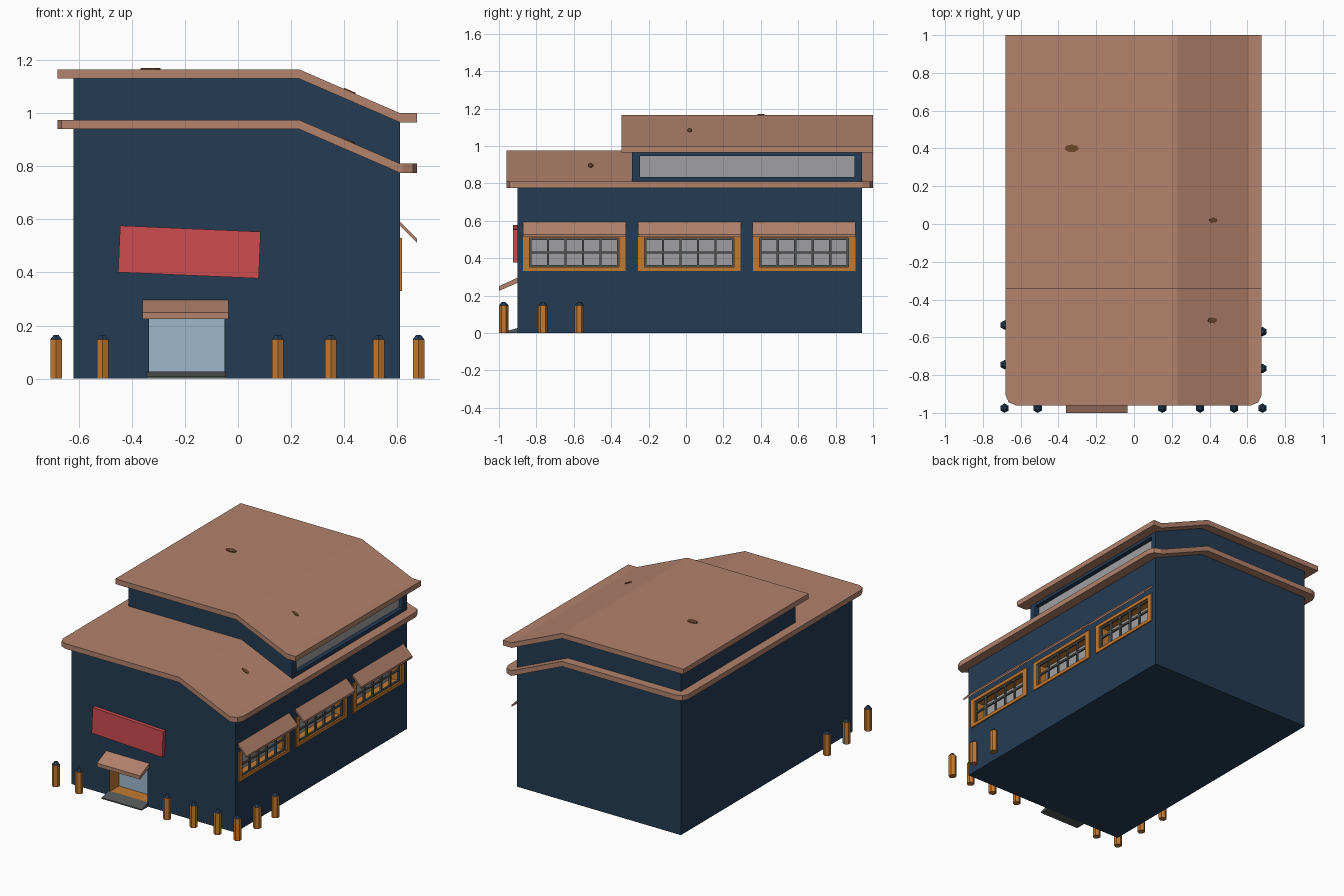
import bpy, bmesh, math
from mathutils import Matrix, Vector

if "Cube" in bpy.data.objects:
    bpy.data.objects.remove(bpy.data.objects["Cube"])


def material(name, r, g, b):
    m = bpy.data.materials.new(name)
    m.diffuse_color = [((c / 255 + 0.055) / 1.055) ** 2.4 for c in (r, g, b)] + [1]
    m.use_nodes = True
    m.node_tree.nodes["Principled BSDF"].inputs["Base Color"].default_value = m.diffuse_color
    return m


NAVY = material("navy wall", 36, 59, 84)
TAN = material("tan roof", 178, 130, 108)
ORANGE = material("orange wood", 196, 122, 48)
PANE = material("grey pane", 160, 160, 162)
BAR = material("dark grey bar", 84, 86, 86)
SKY = material("pale blue door", 158, 184, 206)
RED = material("red sign", 206, 76, 81)
BROWN = material("dark brown patch", 112, 72, 42)


def finish(name, bm, *mats):
    bmesh.ops.recalc_face_normals(bm, faces=bm.faces)
    me = bpy.data.meshes.new(name)
    bm.to_mesh(me)
    bm.free()
    for m in mats:
        me.materials.append(m)
    ob = bpy.data.objects.new(name, me)
    bpy.context.collection.objects.link(ob)
    return ob


def add_box(bm, x0, x1, y0, y1, z0, z1):
    mat = Matrix.Translation(((x0 + x1) / 2, (y0 + y1) / 2, (z0 + z1) / 2))
    bmesh.ops.create_cube(bm, size=1, matrix=mat @ Matrix.Diagonal((x1 - x0, y1 - y0, z1 - z0, 1)))


def prism(pts, axis, a, b):
    """Extrude a profile: (x, z) along y, or (y, z) along x."""
    bm = bmesh.new()
    place = (lambda p: (p[0], a, p[1])) if axis == "y" else (lambda p: (a, p[0], p[1]))
    face = bm.faces.new([bm.verts.new(place(p)) for p in pts])
    new = bmesh.ops.extrude_face_region(bm, geom=[face])["geom"]
    step = Vector((0, b - a, 0)) if axis == "y" else Vector((b - a, 0, 0))
    bmesh.ops.translate(bm, vec=step, verts=[v for v in new if isinstance(v, bmesh.types.BMVert)])
    return bm


L, R, FRONT, BACK = -0.62, 0.61, -0.90, 0.94
WINDOWS = (-0.597, 0.018, 0.631)
DEPTH = 0.07


def carve(ob, boxes):
    """Cut box-shaped recesses into a wall."""
    bm = bmesh.new()
    for b in boxes:
        add_box(bm, *b)
    cutter = finish("recess_cutter", bm)
    cutter.hide_render = True
    mod = ob.modifiers.new("recesses", "BOOLEAN")
    mod.operation, mod.solver, mod.object = "DIFFERENCE", "EXACT", cutter
    bpy.context.view_layer.objects.active = ob
    bpy.ops.object.modifier_apply(modifier=mod.name)
    bpy.data.objects.remove(cutter)


# Lower walls, with recessed windows and door
body = finish("main_walls", prism([(L, 0), (R, 0), (R, 0.79), (0.23, 0.95), (L, 0.95)], "y", FRONT, BACK),
              NAVY, ORANGE, PANE, SKY)
carve(body, [(R - DEPTH, R + 0.1, c - 0.24, c + 0.24, 0.35, 0.51) for c in WINDOWS]
      + [(-0.335, -0.05, FRONT - 0.1, FRONT + 0.1, 0.025, 0.27)])
for f in body.data.polygons:
    c, n = f.center, f.normal
    in_window = R - DEPTH - 0.01 < c.x < R - 0.001 and 0.34 < c.z < 0.52 and FRONT < c.y < BACK - 0.01
    in_door = FRONT + 0.001 < c.y < FRONT + 0.11 and c.x < 0 and 0.02 < c.z < 0.28 and c.x > L + 0.01
    if in_window:
        f.material_index = 2 if n.x > 0.9 else 1
    elif in_door:
        f.material_index = 3 if n.y < -0.9 else 1

# Upper storey, with a long side window
upper = finish("upper_walls", prism([(L, 0.95), (0.23, 0.95), (R, 0.79), (R, 0.98), (0.23, 1.14), (L, 1.14)],
                                    "y", -0.29, BACK), NAVY, PANE)
carve(upper, [(R - 0.03, R + 0.1, -0.245, 0.9, 0.835, 0.945)])
for f in upper.data.polygons:
    if f.normal.x > 0.9 and f.center.x < R - 0.01:
        f.material_index = 1


def roof(name, z, y0, y1, rounded):
    t = 0.035
    top = [(-0.68, z), (0.23, z), (0.61, z - 0.165), (0.675, z - 0.165)]
    bm = prism(top + [(x, h - t) for x, h in reversed(top)], "y", y0, y1)
    if rounded:
        edges = [e for e in bm.edges if abs(e.verts[0].co.z - e.verts[1].co.z) > 0.01
                 and all(v.co.x in (e.verts[0].co.x,) for v in e.verts)
                 and abs(e.verts[0].co.x) > 0.65]
        bmesh.ops.bevel(bm, geom=edges, offset=0.055, segments=2, profile=0.5, affect="EDGES")
    finish(name, bm, TAN)


roof("lower_roof", 0.975, -0.96, 1.0, True)
roof("upper_roof", 1.165, -0.345, 1.0, False)

# Small worn patches on the roofs
SLOPE = math.atan2(0.165, 0.38)
for i, (x, y, z, tilt, r) in enumerate([(-0.33, 0.4, 1.167, 0, 0.035), (0.42, 0.02, 1.084, SLOPE, 0.022),
                                        (0.415, -0.51, 0.896, SLOPE, 0.025)]):
    bm = bmesh.new()
    m = Matrix.Translation((x, y, z)) @ Matrix.Rotation(tilt, 4, "Y") @ Matrix.Diagonal((1.1, 0.6, 1, 1))
    bmesh.ops.create_cone(bm, cap_ends=True, segments=7, radius1=r, radius2=r, depth=0.005, matrix=m)
    finish(f"roof_patch_{i + 1}", bm, BROWN)

# Side windows: frame, glazing bars and sloping awning
for i, c in enumerate(WINDOWS):
    bm = bmesh.new()
    for s in (-1, 1):
        y = c + s * 0.2565
        add_box(bm, R - 0.01, R + 0.008, y - 0.0175, y + 0.0175, 0.33, 0.53)
    for z0, z1 in ((0.33, 0.352), (0.508, 0.53)):
        add_box(bm, R - 0.01, R + 0.008, c - 0.239, c + 0.239, z0, z1)
    finish(f"window_frame_{i + 1}", bm, ORANGE)

    bm = bmesh.new()
    for k in range(6):
        y = c - 0.234 + k * 0.0936
        add_box(bm, R - 0.016, R - 0.002, y - 0.006, y + 0.006, 0.35, 0.51)
    for z in (0.356, 0.43, 0.504):
        add_box(bm, R - 0.015, R - 0.003, c - 0.24, c + 0.24, z - 0.006, z + 0.006)
    finish(f"window_bars_{i + 1}", bm, BAR)

    slab = [(R - 0.005, 0.597), (0.675, 0.526), (0.675, 0.512), (R - 0.005, 0.58)]
    finish(f"window_awning_{i + 1}", prism(slab, "y", c - 0.275, c + 0.275), TAN)

# Door awning and entrance ramp
finish("door_awning", prism([(-0.895, 0.298), (-1.0, 0.25), (-1.0, 0.225), (-0.895, 0.27)], "x", -0.36, -0.035), TAN)
finish("entrance_ramp", prism([(-0.895, 0), (-0.97, 0), (-0.97, 0.008), (-0.895, 0.027)], "x", -0.345, -0.045), BAR)

# Slightly crooked blank sign board
bm = bmesh.new()
add_box(bm, -0.265, 0.265, -0.0125, 0.0125, -0.088, 0.088)
sign = finish("sign_board", bm, RED)
sign.location = (-0.183, -0.9125, 0.477)
sign.rotation_euler.y = math.radians(2.5)

# Six-sided bollards with dark pointed caps
SPOTS = [(x, -0.975) for x in (-0.685, -0.51, 0.15, 0.35, 0.53, 0.68)]
SPOTS += [(0.68, -0.765), (0.68, -0.57), (-0.685, -0.745), (-0.685, -0.535)]
for i, (x, y) in enumerate(SPOTS):
    bm = bmesh.new()
    bmesh.ops.create_cone(bm, cap_ends=True, segments=6, radius1=0.025, radius2=0.025, depth=0.148,
                          matrix=Matrix.Translation((x, y, 0.074)))
    bmesh.ops.create_cone(bm, cap_ends=True, segments=6, radius1=0.025, radius2=0.01, depth=0.017,
                          matrix=Matrix.Translation((x, y, 0.1565)))
    for f in bm.faces:
        f.material_index = int(f.calc_center_median().z > 0.1479)
    finish(f"bollard_{i + 1}", bm, ORANGE, NAVY)
